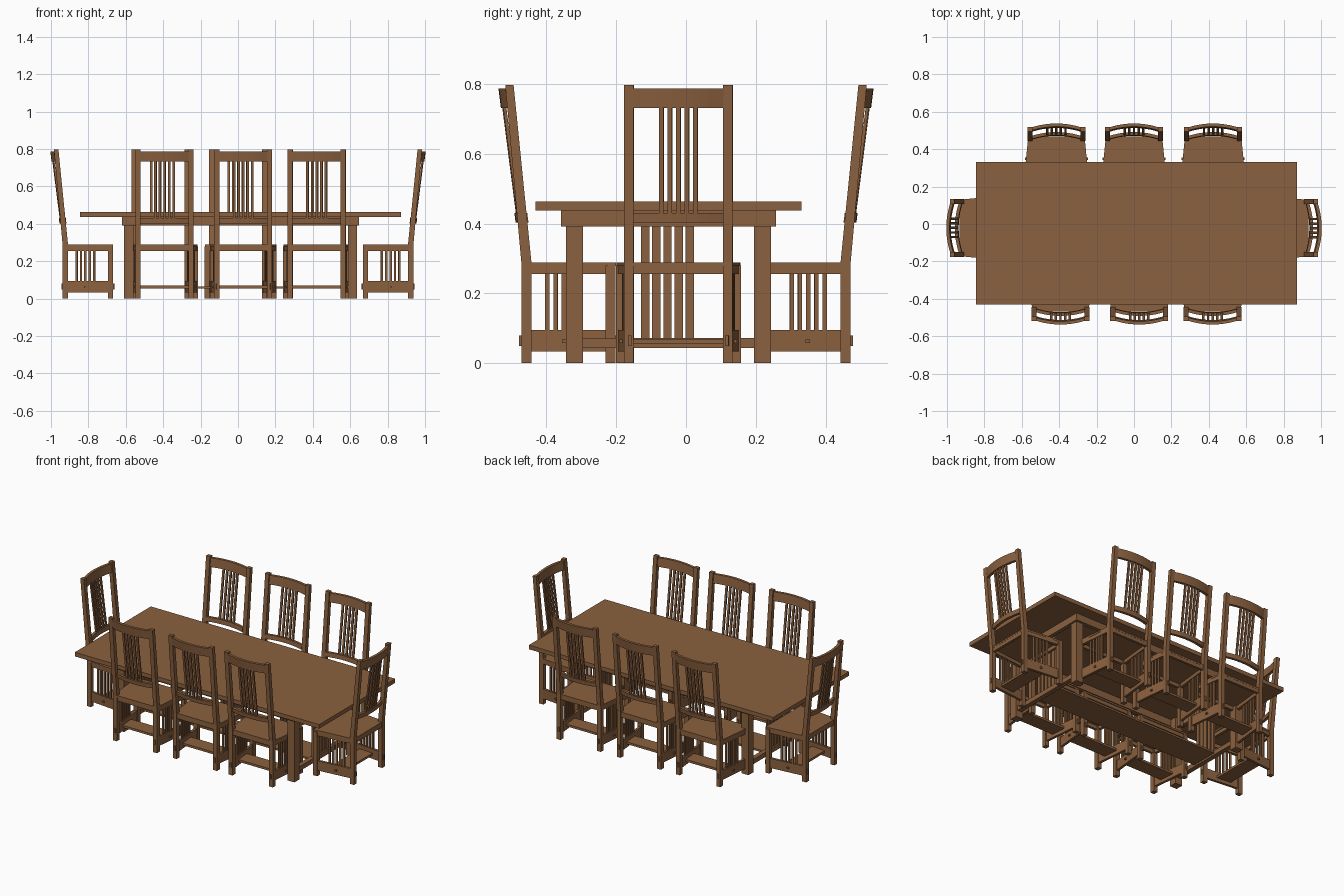
import bpy, bmesh
from math import pi
from mathutils import Vector

if "Cube" in bpy.data.objects:
    bpy.data.objects.remove(bpy.data.objects["Cube"])

wood = bpy.data.materials.new("oak_brown")
wood.diffuse_color = (0.26, 0.12, 0.05, 1)
wood.use_nodes = True
wood.node_tree.nodes["Principled BSDF"].inputs["Base Color"].default_value = wood.diffuse_color


def loft(bm, rings):
    """Skin four-point rings into a closed solid."""
    vs = [[bm.verts.new(p) for p in r] for r in rings]
    for a, b in zip(vs, vs[1:]):
        for i in range(4):
            j = (i + 1) % 4
            bm.faces.new((a[i], a[j], b[j], b[i]))
    bm.faces.new(vs[0][::-1])
    bm.faces.new(vs[-1])


def rect(x0, x1, y0, y1, z):
    return [(x0, y0, z), (x1, y0, z), (x1, y1, z), (x0, y1, z)]


def box(bm, x0, x1, y0, y1, z0, z1):
    loft(bm, [rect(x0, x1, y0, y1, z0), rect(x0, x1, y0, y1, z1)])


def bar(bm, p, q, thick, z0, z1):
    """Board standing on edge from plan point p to plan point q."""
    p, q = Vector(p), Vector(q)
    d = (q - p).normalized()
    n = Vector((-d.y, d.x)) * thick / 2
    loft(bm, [[(*v, z) for v in (p - n, q - n, q + n, p + n)] for z in (z0, z1)])


def finish(bm):
    bmesh.ops.recalc_face_normals(bm, faces=bm.faces)
    me = bpy.data.meshes.new("part")
    bm.to_mesh(me)
    bm.free()
    me.materials.append(wood)
    return me


def place(name, me, loc=(0, 0, 0), rot=0):
    ob = bpy.data.objects.new(name, me)
    ob.location = loc
    ob.rotation_euler.z = rot
    bpy.context.collection.objects.link(ob)


# ---- chair: back of rear legs at y = 0, facing +y ----
chair = {}
HALF = 0.13  # half span of the bowed back rails


def back_y(x, z):
    return -0.016 - (z - 0.4) * 0.128 + 0.02 * (x / HALF) ** 2


def side_x(y):
    return 0.141 + 0.0245 * (y - 0.014) / 0.242


# rear legs that bend into leaning posts
bm = bmesh.new()
for s in (-1, 1):
    loft(bm, [rect(s * 0.128, s * 0.155, a, b, z) for a, b, z in
              ((0, 0.029, 0), (0, 0.029, 0.29), (-0.046, -0.022, 0.797))])
chair["rear_posts"] = finish(bm)

# front legs
bm = bmesh.new()
for s in (-1, 1):
    box(bm, s * 0.152, s * 0.179, 0.242, 0.27, 0, 0.28)
chair["front_legs"] = finish(bm)

# seat panel, tapering to the back
bm = bmesh.new()
loft(bm, [[(-0.13, 0.004, z), (0.13, 0.004, z), (0.13, 0.029, z), (-0.13, 0.029, z)]
          for z in (0.278, 0.289)])
loft(bm, [[(-0.153, 0.029, z), (0.153, 0.029, z), (0.177, 0.271, z), (-0.177, 0.271, z)]
          for z in (0.278, 0.289)])
chair["seat"] = finish(bm)

# seat aprons
bm = bmesh.new()
box(bm, -0.13, 0.13, 0.005, 0.021, 0.255, 0.28)
box(bm, -0.155, 0.155, 0.25, 0.266, 0.255, 0.28)
for s in (-1, 1):
    bar(bm, (s * side_x(0.02), 0.02), (s * side_x(0.25), 0.25), 0.018, 0.255, 0.28)
chair["seat_aprons"] = finish(bm)

# deep lower side rails with through tenons
bm = bmesh.new()
for s in (-1, 1):
    bar(bm, (s * side_x(0.02), 0.02), (s * side_x(0.25), 0.25), 0.016, 0.034, 0.095)
    bar(bm, (s * side_x(-0.006), -0.006), (s * side_x(0.276), 0.276), 0.01, 0.05, 0.08)
chair["side_rails"] = finish(bm)

# side slats
bm = bmesh.new()
for s in (-1, 1):
    for i in range(-2, 3):
        y = 0.122 + i * 0.0235
        bar(bm, (s * side_x(y - 0.006), y - 0.006), (s * side_x(y + 0.006), y + 0.006),
            0.009, 0.09, 0.26)
chair["side_slats"] = finish(bm)

# low cross plank with its small keys
bm = bmesh.new()
box(bm, -0.147, 0.147, 0.077, 0.172, 0.055, 0.069)
box(bm, -0.168, 0.168, 0.116, 0.129, 0.058, 0.068)
chair["cross_plank"] = finish(bm)

# bowed back rails
bm = bmesh.new()
for z0, z1 in ((0.403, 0.43), (0.732, 0.787)):
    rings = []
    for i in range(13):
        x = HALF * (i / 6 - 1)
        a, b = back_y(x, z0), back_y(x, z1)
        rings.append([(x, a, z0), (x, a + 0.017, z0), (x, b + 0.017, z1), (x, b, z1)])
    loft(bm, rings)
chair["back_rails"] = finish(bm)

# back slats
bm = bmesh.new()
for i in range(-2, 3):
    x = i * 0.0243
    loft(bm, [rect(x - 0.0065, x + 0.0065, back_y(x, z) + 0.004, back_y(x, z) + 0.013, z)
              for z in (0.425, 0.74)])
chair["back_slats"] = finish(bm)

seats = [(x, -0.472, 0) for x in (-0.393, 0.028, 0.42)]
seats += [(x, 0.472, pi) for x in (-0.415, 0.0, 0.423)]
seats += [(-0.938, -0.021, -pi / 2), (0.938, -0.022, pi / 2)]
for n, (x, y, r) in enumerate(seats, 1):
    for name, me in chair.items():
        place(f"chair_{n}_{name}", me, (x, y, 0), r)

# ---- table, built about its own centre ----
table = {}
bm = bmesh.new()
box(bm, -0.858, 0.858, -0.381, 0.381, 0.437, 0.463)
table["top"] = finish(bm)

# apron frame
bm = bmesh.new()
for s in (-1, 1):
    box(bm, -0.634, 0.634, s * 0.284, s * 0.308, 0.392, 0.438)
    box(bm, s * 0.61, s * 0.634, -0.284, 0.284, 0.392, 0.438)
table["apron"] = finish(bm)

# legs
bm = bmesh.new()
for s in (-1, 1):
    for t in (-1, 1):
        box(bm, s * 0.573, s * 0.623, t * 0.245, t * 0.294, 0, 0.438)
table["legs"] = finish(bm)

# end rails and end slats
bm = bmesh.new()
for s in (-1, 1):
    box(bm, s * 0.583, s * 0.613, -0.25, 0.25, 0.043, 0.072)
table["end_rails"] = finish(bm)
bm = bmesh.new()
for s in (-1, 1):
    for i in range(-2, 3):
        y = i * 0.032 - 0.003
        box(bm, s * 0.592, s * 0.604, y - 0.012, y + 0.012, 0.07, 0.438)
table["end_slats"] = finish(bm)

# long low shelf
bm = bmesh.new()
box(bm, -0.59, 0.59, -0.09, 0.09, 0.054, 0.066)
table["shelf"] = finish(bm)

for name, me in table.items():
    place("table_" + name, me, (0.014, -0.05, 0))
